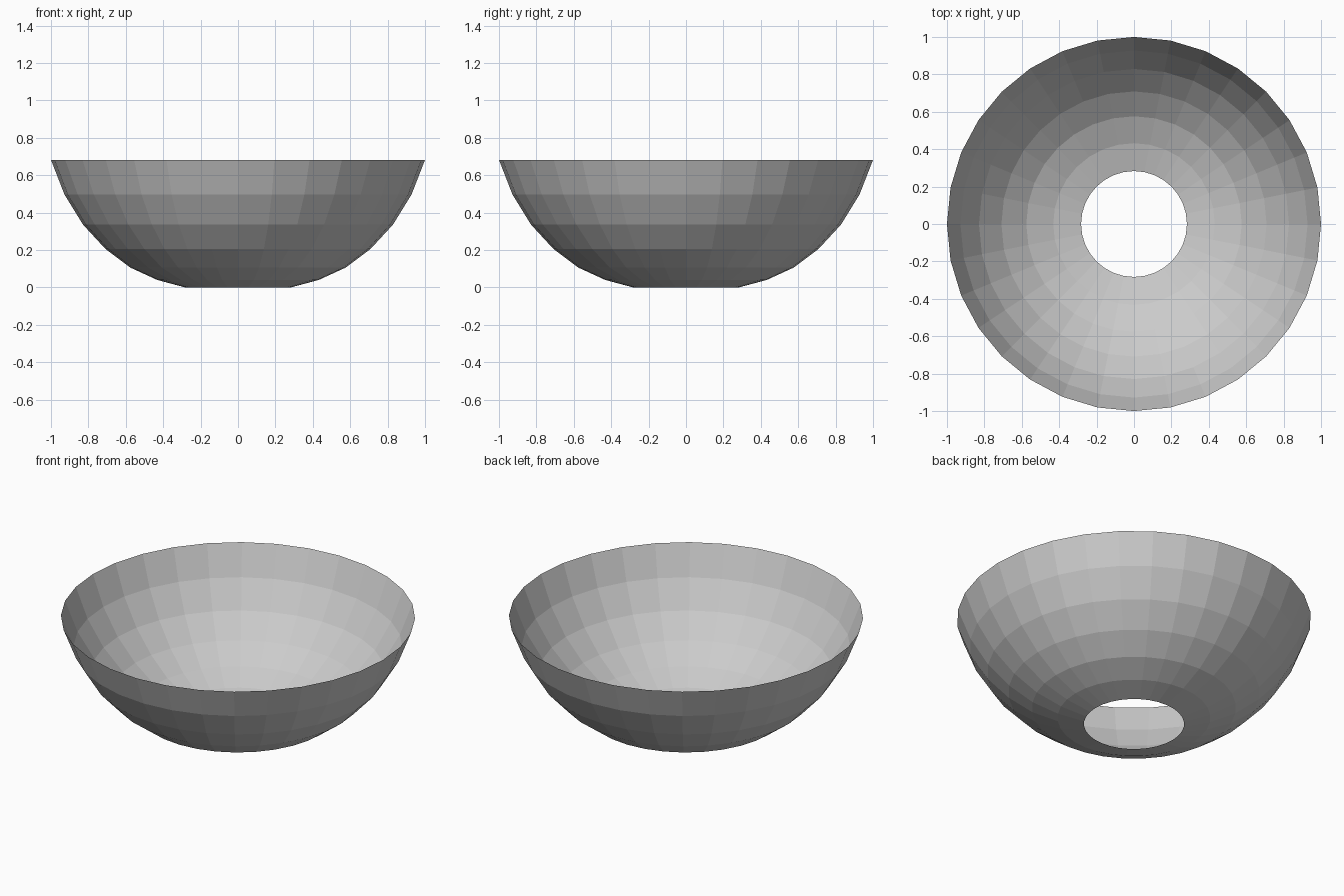
import bpy
import bmesh
from math import tau

if "Cube" in bpy.data.objects:
    bpy.data.objects.remove(bpy.data.objects["Cube"])

SIDES = 32

# Bowl profile as (radius, height), from the open foot to the rim
PROFILE = [(0.283, 0.0), (0.432, 0.04), (0.576, 0.106), (0.709, 0.206),
           (0.829, 0.336), (0.928, 0.497), (1.0, 0.682)]

# Thin open shell: spin the profile around z
bm = bmesh.new()
verts = [bm.verts.new((r, 0, z)) for r, z in PROFILE]
edges = [bm.edges.new(pair) for pair in zip(verts, verts[1:])]
bmesh.ops.spin(bm, geom=verts + edges, cent=(0, 0, 0), axis=(0, 0, 1),
               angle=tau, steps=SIDES)
bmesh.ops.remove_doubles(bm, verts=bm.verts, dist=0.0001)

# Face the surface outwards
bmesh.ops.recalc_face_normals(bm, faces=bm.faces)
bm.faces.ensure_lookup_table()
face = bm.faces[0]
face.normal_update()
centre = face.calc_center_median()
if face.normal.x * centre.x + face.normal.y * centre.y < 0:
    bmesh.ops.reverse_faces(bm, faces=bm.faces)

mesh = bpy.data.meshes.new("bowl")
bm.to_mesh(mesh)
bm.free()
bowl = bpy.data.objects.new("bowl", mesh)
bpy.context.collection.objects.link(bowl)
